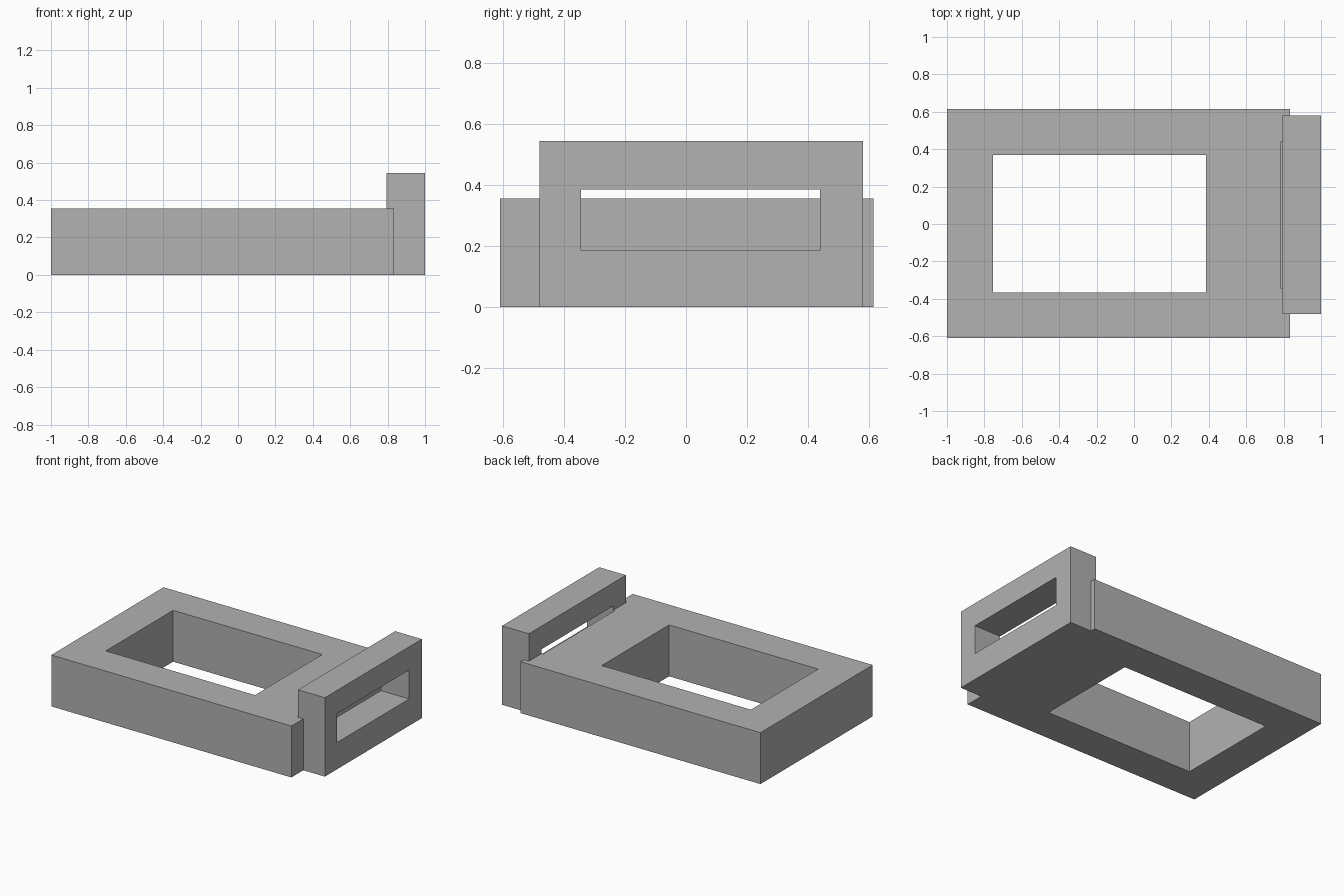
import bpy
from mathutils import Vector

default = bpy.data.objects.get("Cube")
if default:
    bpy.data.objects.remove(default, do_unlink=True)

grey = bpy.data.materials.new("light_grey")
grey.use_nodes = True
colour = (0.445, 0.445, 0.445, 1)
grey.diffuse_color = colour
grey.node_tree.nodes["Principled BSDF"].inputs["Base Color"].default_value = colour


def box(name, low, high):
    """Axis-aligned box between two corners."""
    low, high = Vector(low), Vector(high)
    bpy.ops.mesh.primitive_cube_add(size=1, location=(low + high) / 2)
    obj = bpy.context.object
    obj.name = name
    obj.scale = high - low
    bpy.ops.object.transform_apply(location=True, rotation=False, scale=True)
    obj.data.materials.append(grey)
    return obj


def combine(target, tool, operation):
    """Apply a boolean and remove the tool."""
    tool.hide_render = True
    mod = target.modifiers.new(operation.lower(), 'BOOLEAN')
    mod.operation = operation
    mod.solver = 'EXACT'
    mod.object = tool
    bpy.context.view_layer.objects.active = target
    bpy.ops.object.modifier_apply(modifier=mod.name)
    bpy.data.objects.remove(tool, do_unlink=True)


# Rectangular base with a raised end plate
frame = box("base_frame", (-1, -0.61, 0), (0.835, 0.615, 0.355))
end_plate = box("end_plate", (0.795, -0.48, 0), (1, 0.58, 0.545))
combine(frame, end_plate, 'UNION')

# Large opening through the base
opening = box("opening_cutter", (-0.755, -0.365, -0.1), (0.385, 0.37, 0.5))
combine(frame, opening, 'DIFFERENCE')

# Handle slot through the plate, biting slightly into the base
slot = box("slot_cutter", (0.785, -0.345, 0.185), (1.1, 0.44, 0.385))
combine(frame, slot, 'DIFFERENCE')
